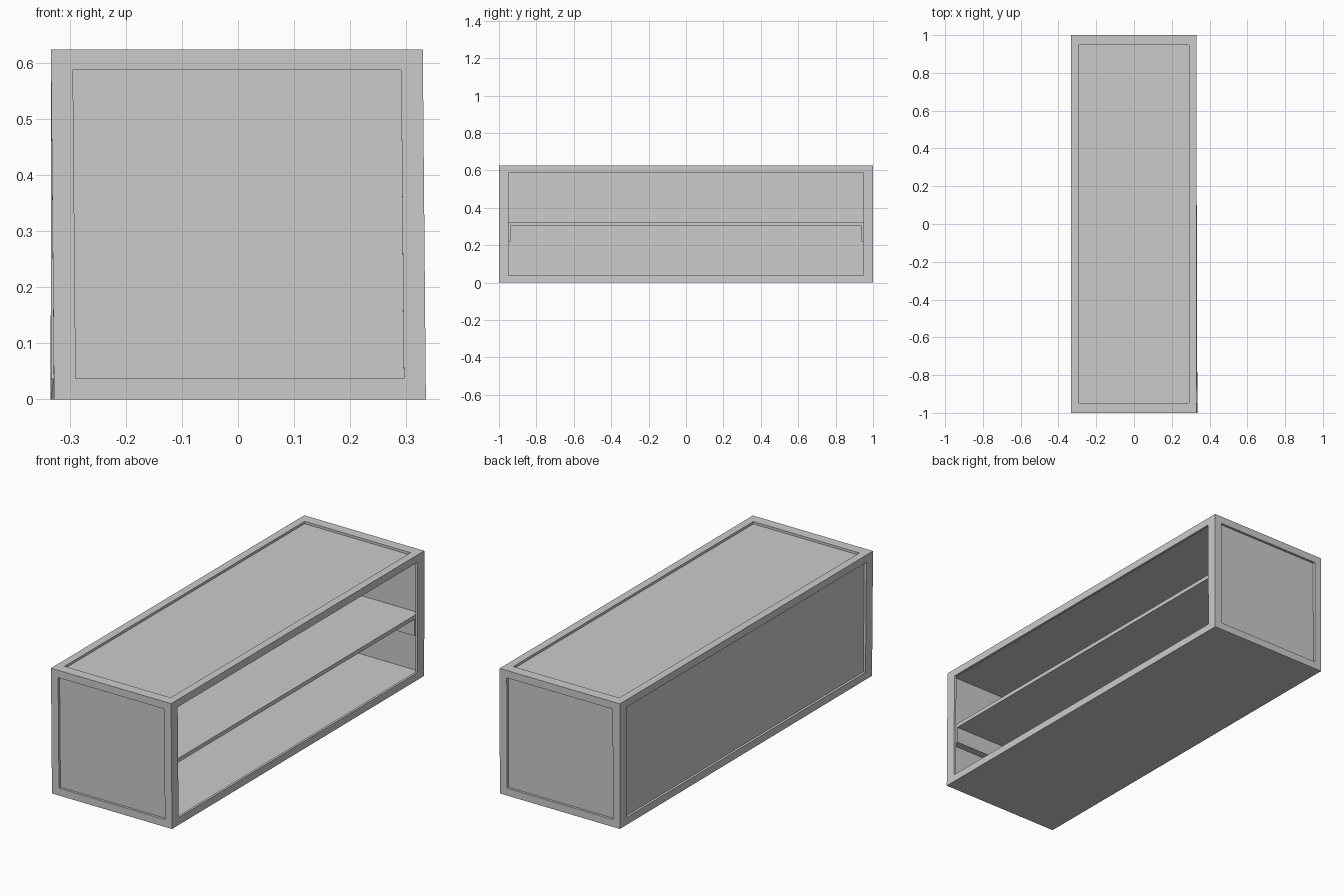
import bpy
import bmesh
from mathutils import Vector

cube = bpy.data.objects.get("Cube")
if cube:
    bpy.data.objects.remove(cube, do_unlink=True)

# Overall size, frame margins and wall depths
X0, X1, Y, H = -0.334, 0.33, 1.0, 0.625
MX, MY, MZ = 0.039, 0.052, 0.037
RECESS, WALL = 0.012, 0.025
OUT = 0.1

grey = bpy.data.materials.new("plain grey")
grey.use_nodes = True
grey.diffuse_color = (0.6, 0.6, 0.6, 1)
grey.node_tree.nodes["Principled BSDF"].inputs["Base Color"].default_value = (0.6, 0.6, 0.6, 1)


def box(name, lo, hi):
    """Axis-aligned box between two corners."""
    lo, hi = Vector(lo), Vector(hi)
    bm = bmesh.new()
    bmesh.ops.create_cube(bm, size=1)
    for v in bm.verts:
        v.co = (lo + hi) / 2 + v.co * (hi - lo)
    mesh = bpy.data.meshes.new(name)
    bm.to_mesh(mesh)
    bm.free()
    mesh.materials.append(grey)
    ob = bpy.data.objects.new(name, mesh)
    bpy.context.collection.objects.link(ob)
    return ob


def cut(target, lo, hi):
    """Subtract a box and bake the result."""
    cutter = box("cutter", lo, hi)
    cutter.hide_render = True
    mod = target.modifiers.new("cut", "BOOLEAN")
    mod.operation, mod.solver, mod.object = "DIFFERENCE", "EXACT", cutter
    graph = bpy.context.evaluated_depsgraph_get()
    baked = bpy.data.meshes.new_from_object(target.evaluated_get(graph))
    target.modifiers.clear()
    target.data = baked
    bpy.data.objects.remove(cutter, do_unlink=True)


def lean(ob):
    """Slight twist of the lower part of the case."""
    for v in ob.data.vertices:
        v.co.x += (1 - v.co.z / H) * (0.0025 - 0.003 * v.co.y)


# Case with a hollow inside
case = box("cabinet_case", (X0, -Y, 0), (X1, Y, H))
cut(case, (X0 + WALL, -Y + WALL, WALL + 0.005), (X1 - RECESS, Y - WALL, H - WALL))
# Open side
cut(case, (0, -Y + MY, MZ), (X1 + OUT, Y - MY, H - MZ))
# Recessed panels on the closed long side, the top and both ends
cut(case, (X0 - OUT, -Y + MY, MZ), (X0 + RECESS, Y - MY, H - MZ))
cut(case, (X0 + MX, -Y + MY, H - RECESS), (X1 - MX, Y - MY, H + OUT))
cut(case, (X0 + MX, -Y - OUT, MZ), (X1 - MX, -Y + RECESS, H - MZ))
cut(case, (X0 + MX, Y - RECESS, MZ), (X1 - MX, Y + OUT, H - MZ))
lean(case)

# Shelf and its end supports
back, front, end = X0 + WALL, X1 - RECESS, Y - WALL
lean(box("shelf", (back, -end, 0.302), (front, end, 0.322)))
for name, side in (("front_support", -1), ("back_support", 1)):
    a, b = sorted((side * end, side * 0.938))
    lean(box(name, (back, a, 0.22), (front, b, 0.302)))
